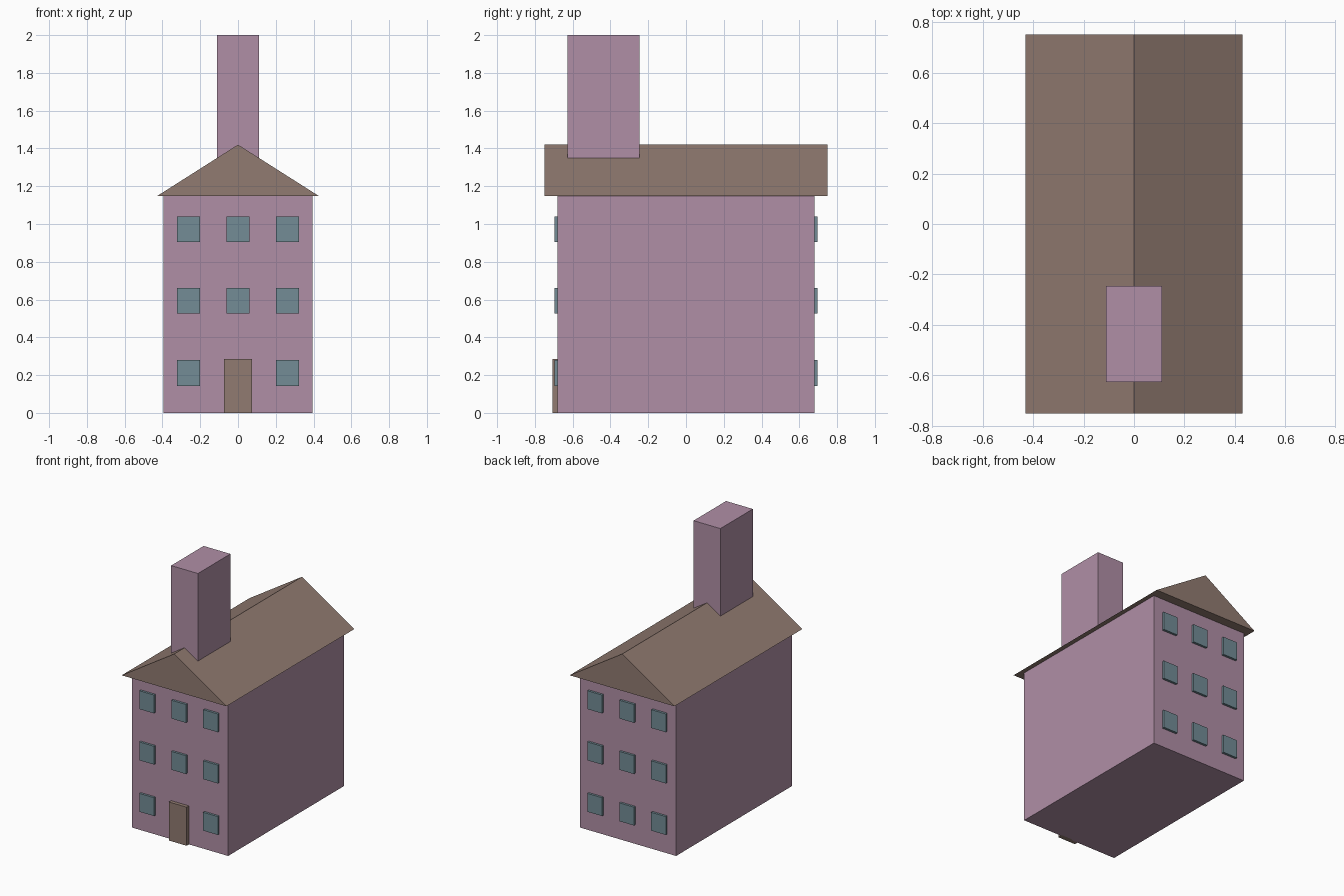
import bpy
import bmesh

old = bpy.data.objects.get("Cube")
if old:
    bpy.data.objects.remove(old, do_unlink=True)


def material(name, rgb):
    # 8-bit display colour to linear
    lin = [((c / 255 + 0.055) / 1.055) ** 2.4 for c in rgb]
    m = bpy.data.materials.new(name)
    m.use_nodes = True
    m.diffuse_color = (*lin, 1)
    m.node_tree.nodes["Principled BSDF"].inputs["Base Color"].default_value = (*lin, 1)
    return m


mauve = material("mauve wall", (176, 143, 166))
brown = material("brown timber", (145, 123, 113))
teal = material("blue grey glass", (115, 140, 150))


def prism(name, profile, y0, y1, mat):
    """Extrude an (x, z) outline from y0 to y1."""
    bm = bmesh.new()
    face = bm.faces.new([bm.verts.new((x, y0, z)) for x, z in profile])
    out = bmesh.ops.extrude_face_region(bm, geom=[face])
    for v in out["geom"]:
        if isinstance(v, bmesh.types.BMVert):
            v.co.y = y1
    bmesh.ops.recalc_face_normals(bm, faces=bm.faces)
    mesh = bpy.data.meshes.new(name)
    bm.to_mesh(mesh)
    bm.free()
    mesh.materials.append(mat)
    ob = bpy.data.objects.new(name, mesh)
    bpy.context.collection.objects.link(ob)
    return ob


def box(name, x, half_width, y0, y1, z0, z1, mat):
    a, b = x - half_width, x + half_width
    return prism(name, [(a, z0), (b, z0), (b, z1), (a, z1)], y0, y1, mat)


# Main masses
box("walls", 0, 0.395, -0.68, 0.68, 0, 1.147, mauve)
prism("roof", [(-0.43, 1.147), (0.43, 1.147), (0, 1.42)], -0.75, 0.75, brown)
box("chimney", 0, 0.11, -0.627, -0.246, 1.2, 2, mauve)

# Door
box("door", 0, 0.073, -0.707, -0.67, 0, 0.286, brown)

# Window grid on both gable ends; the door replaces the front ground-floor centre
for end, side in (("front", -1), ("back", 1)):
    for floor, z in enumerate((0.211, 0.593, 0.973)):
        for column, x in enumerate((-0.262, 0, 0.262)):
            if side == -1 and floor == 0 and column == 1:
                continue
            box(f"{end}_window_{floor + 1}_{column + 1}", x, 0.06,
                side * 0.67, side * 0.697, z - 0.068, z + 0.068, teal)
